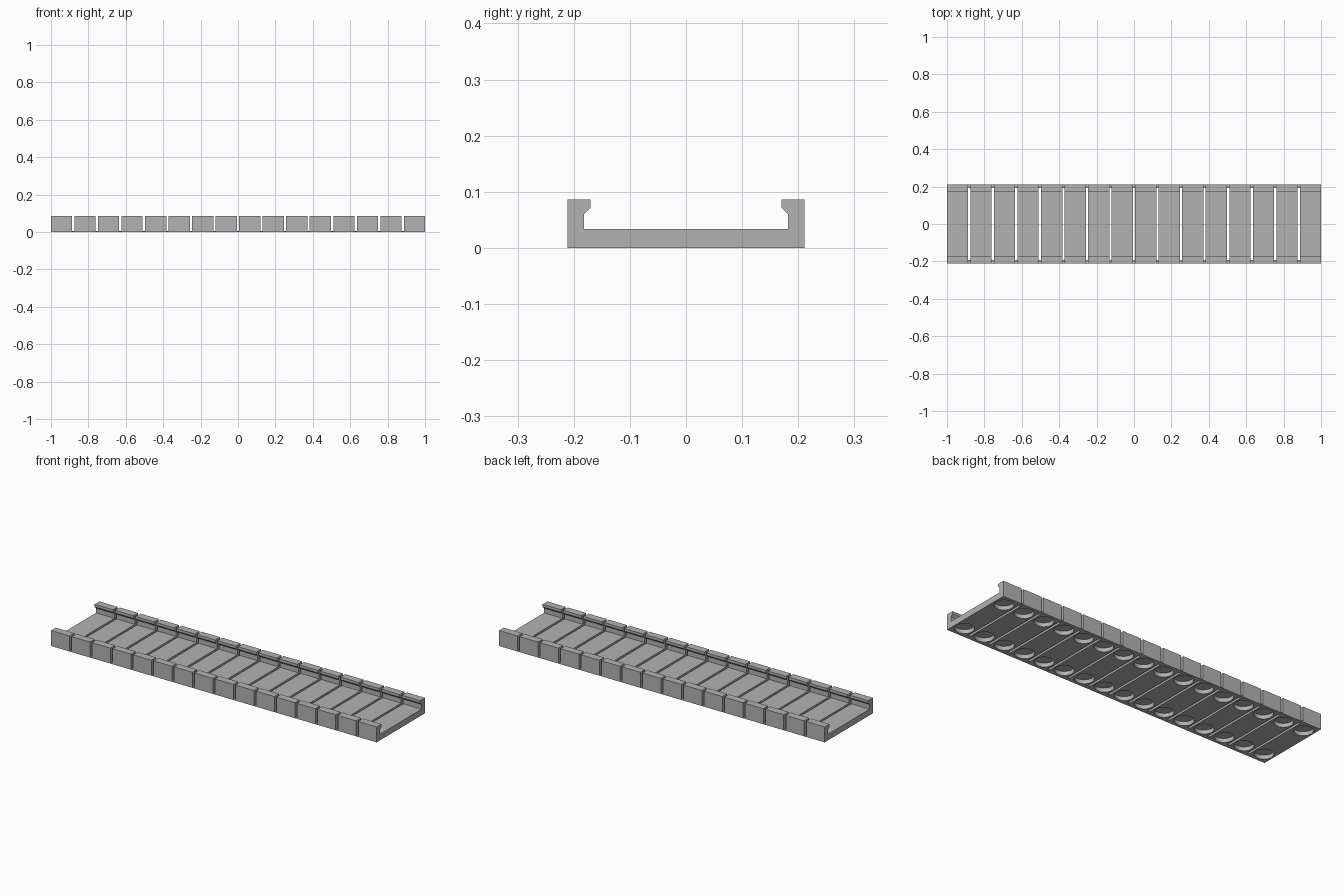
import bpy, bmesh
from mathutils import Matrix, Vector

cube = bpy.data.objects.get("Cube")
if cube:
    bpy.data.objects.remove(cube, do_unlink=True)

COUNT, GAP = 16, 0.0125
PITCH = (2 + GAP) / COUNT
WIDTH = PITCH - GAP
HALF, HEIGHT = 0.2115, 0.086
WEB_DEPTH, WEB_HEIGHT = 0.02, 0.005
HOLE_Y, HOLE_RADIUS, HOLE_DEPTH = 0.148, 0.048, 0.022

grey = bpy.data.materials.new("plain_grey")
grey.use_nodes = True
colour = (0.45, 0.45, 0.45, 1)
grey.diffuse_color = colour
grey.node_tree.nodes["Principled BSDF"].inputs["Base Color"].default_value = colour


def make_object(name, bm):
    bmesh.ops.recalc_face_normals(bm, faces=bm.faces)
    mesh = bpy.data.meshes.new(name)
    bm.to_mesh(mesh)
    bm.free()
    mesh.materials.append(grey)
    obj = bpy.data.objects.new(name, mesh)
    bpy.context.collection.objects.link(obj)
    return obj


def repeat_along_x(obj, count):
    array = obj.modifiers.new("repeat", 'ARRAY')
    array.count = count
    array.use_relative_offset = False
    array.use_constant_offset = True
    array.constant_offset_displace = (PITCH, 0, 0)


# Channel segment: mirrored half profile with inward lips, extruded along x
half = [(HALF, 0), (HALF, HEIGHT), (0.17, HEIGHT), (0.17, 0.072),
        (0.182, 0.06), (0.182, 0.034)]
profile = half + [(-y, z) for y, z in reversed(half)]
bm = bmesh.new()
face = bm.faces.new([bm.verts.new((-1, y, z)) for y, z in profile])
side = bmesh.ops.extrude_face_region(bm, geom=[face])["geom"]
bmesh.ops.translate(bm, vec=(WIDTH, 0, 0),
                    verts=[v for v in side if isinstance(v, bmesh.types.BMVert)])
segments = make_object("channel_segments", bm)

# Round blind pockets in the underside
bm = bmesh.new()
for y in (-HOLE_Y, HOLE_Y):
    bmesh.ops.create_cone(bm, cap_ends=True, segments=48, radius1=HOLE_RADIUS,
                          radius2=HOLE_RADIUS, depth=2 * HOLE_DEPTH,
                          matrix=Matrix.Translation((-1 + WIDTH / 2, y, 0)))
cutter = make_object("pocket_cutter", bm)
cutter.hide_render = True
cut = segments.modifiers.new("pockets", 'BOOLEAN')
cut.operation = 'DIFFERENCE'
cut.solver = 'EXACT'
cut.object = cutter
bpy.context.view_layer.objects.active = segments
segments.select_set(True)
bpy.ops.object.modifier_apply(modifier=cut.name)
bpy.data.objects.remove(cutter, do_unlink=True)
bpy.ops.object.shade_smooth_by_angle()
repeat_along_x(segments, COUNT)

# Thin webs that join neighbouring segments at the outer bottom edges
bm = bmesh.new()
for s in (-1, 1):
    centre = Vector((-1 + WIDTH + GAP / 2, s * (HALF - WEB_DEPTH / 2), WEB_HEIGHT / 2))
    size = Matrix.Diagonal((GAP, WEB_DEPTH, WEB_HEIGHT, 1))
    bmesh.ops.create_cube(bm, size=1, matrix=Matrix.Translation(centre) @ size)
webs = make_object("joining_webs", bm)
repeat_along_x(webs, COUNT - 1)
